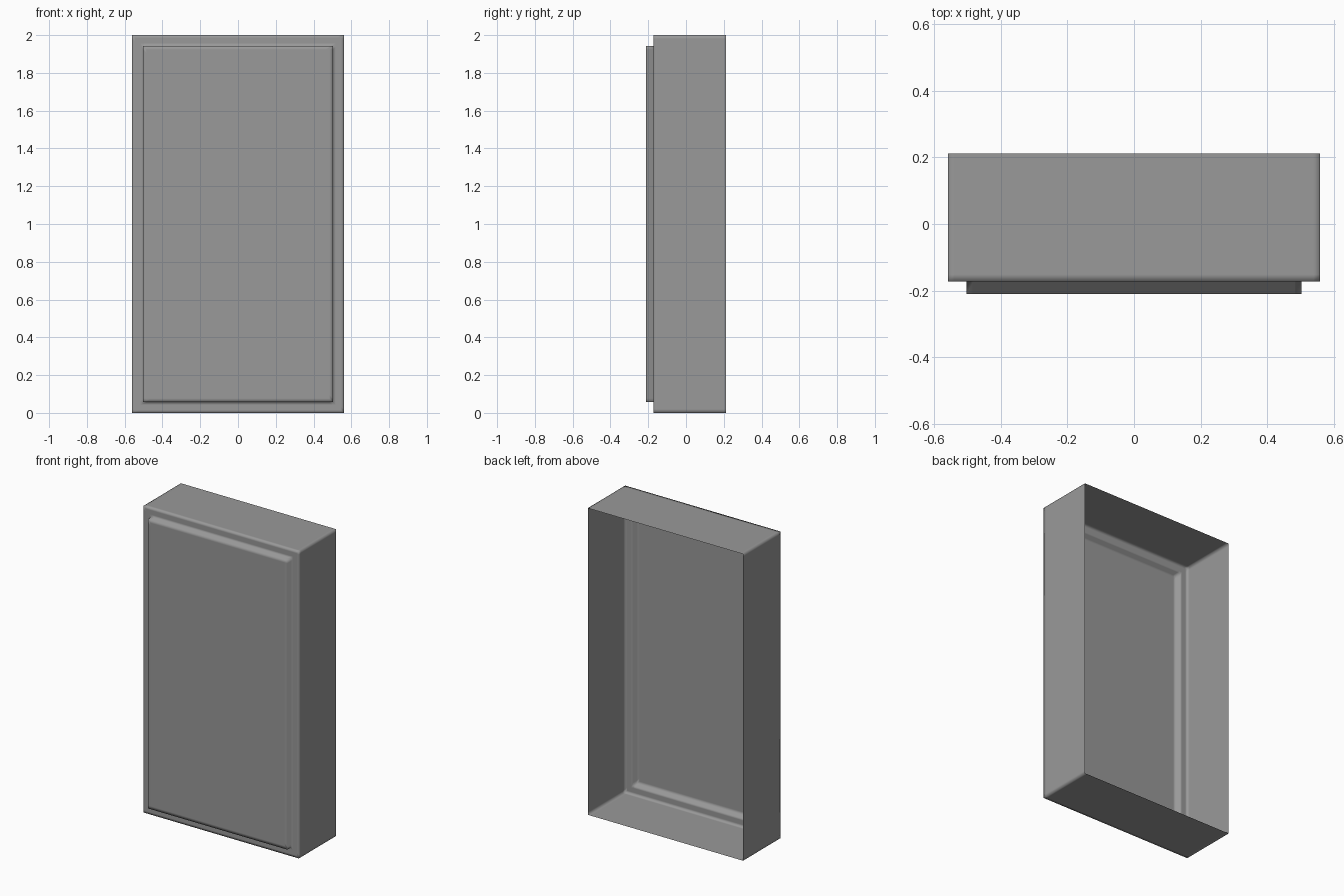
import bpy, bmesh

if "Cube" in bpy.data.objects:
    bpy.data.objects.remove(bpy.data.objects["Cube"])

HALF_W, HALF_H = 0.56, 1.0
HOLD = 0.02  # distance of the holding loops from each edge


def square_loop(bm, inset, y):
    """Rectangle in the xz plane with holding points beside each corner."""
    hx, hz = HALF_W - inset, HALF_H - inset
    points = []
    for sx, sz in [(1, 1), (-1, 1), (-1, -1), (1, -1)]:
        side, corner, level = (hx, hz - HOLD), (hx, hz), (hx - HOLD, hz)
        order = (side, corner, level) if sx == sz else (level, corner, side)
        points += [(sx * x, y, HALF_H + sz * z) for x, z in order]
    return [bm.verts.new(p) for p in points]


# Section (inset, depth) from the open back rim to the front of the raised panel
section = [(0, 0.212), (0, -0.152), (0, -0.173), (0.015, -0.173),
           (0.042, -0.173), (0.057, -0.173), (0.057, -0.211), (0.077, -0.211)]

bm = bmesh.new()
loops = [square_loop(bm, inset, y) for inset, y in section]
for a, b in zip(loops, loops[1:]):
    for i in range(len(a)):
        j = (i + 1) % len(a)
        bm.faces.new((a[i], b[i], b[j], a[j]))

# Flat front of the raised panel; the back of the case stays open
cap = bm.faces.new(loops[-1])
bmesh.ops.recalc_face_normals(bm, faces=bm.faces[:])
if cap.normal.y > 0:
    bmesh.ops.reverse_faces(bm, faces=bm.faces[:])
for face in bm.faces:
    face.smooth = True

mesh = bpy.data.meshes.new("panelled_case")
bm.to_mesh(mesh)
bm.free()
case = bpy.data.objects.new("panelled_case", mesh)
bpy.context.collection.objects.link(case)

# Dark grey finish
grey = bpy.data.materials.new("dark_grey")
grey.diffuse_color = (0.32, 0.32, 0.32, 1)
grey.use_nodes = True
grey.node_tree.nodes["Principled BSDF"].inputs["Base Color"].default_value = grey.diffuse_color
mesh.materials.append(grey)
